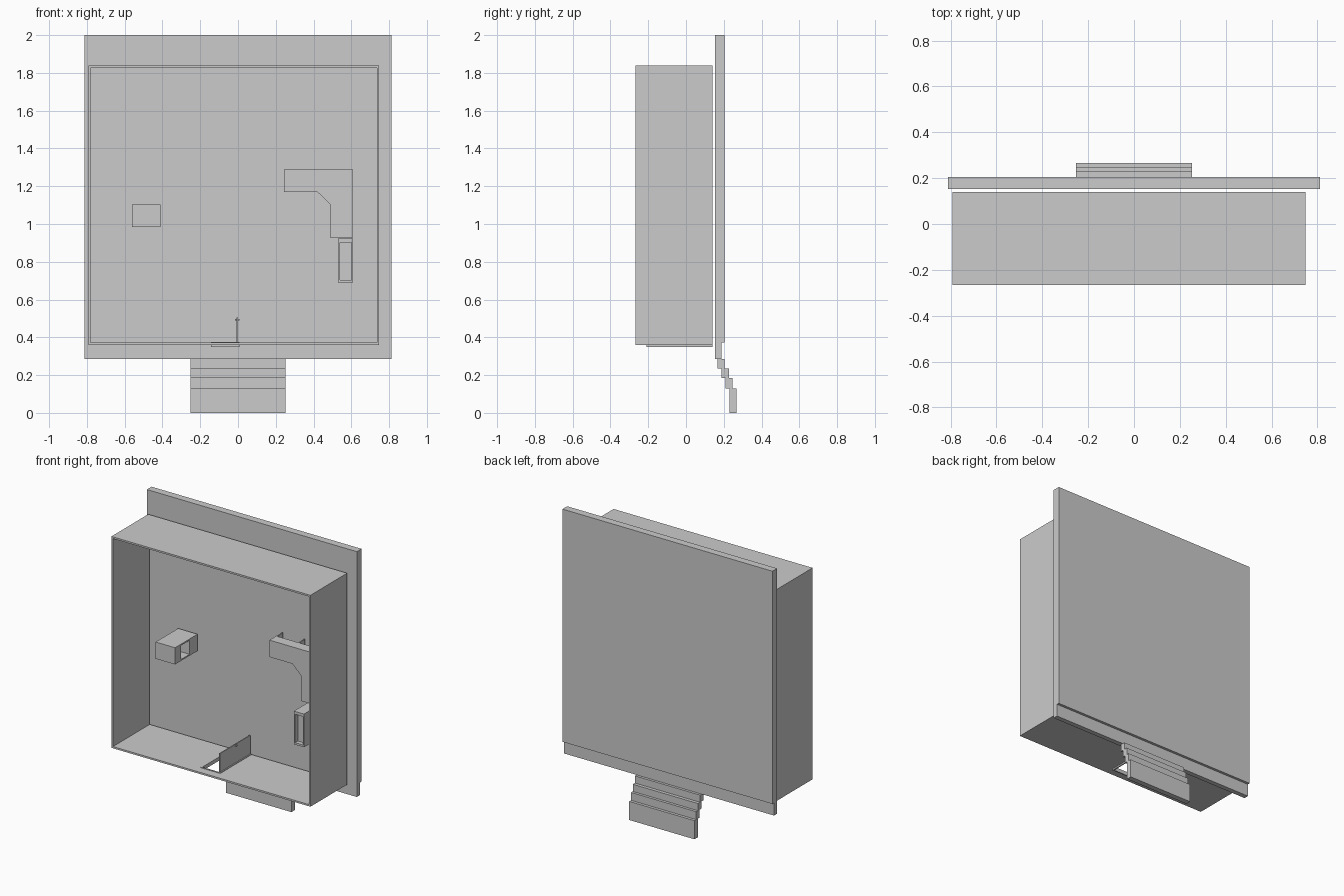
import bpy, bmesh

if "Cube" in bpy.data.objects:
    bpy.data.objects.remove(bpy.data.objects["Cube"])


def boxes(name, parts):
    """One object from boxes given as (x0, x1, y0, y1, z0, z1)."""
    bm = bmesh.new()
    for x0, x1, y0, y1, z0, z1 in parts:
        vs = bmesh.ops.create_cube(bm, size=1)["verts"]
        for v in vs:
            v.co.x = x1 if v.co.x > 0 else x0
            v.co.y = y1 if v.co.y > 0 else y0
            v.co.z = z1 if v.co.z > 0 else z0
    return finish(name, bm)


def prism(name, outline, y0, y1):
    """Extrude an x/z outline along y."""
    bm = bmesh.new()
    face = bm.faces.new([bm.verts.new((x, y0, z)) for x, z in outline])
    ext = bmesh.ops.extrude_face_region(bm, geom=[face])["geom"]
    for v in ext:
        if isinstance(v, bmesh.types.BMVert):
            v.co.y = y1
    bmesh.ops.recalc_face_normals(bm, faces=bm.faces)
    return finish(name, bm)


def finish(name, bm):
    mesh = bpy.data.meshes.new(name)
    bm.to_mesh(mesh)
    bm.free()
    ob = bpy.data.objects.new(name, mesh)
    bpy.context.collection.objects.link(ob)
    return ob


# Base slab with a thinner edge at the entrance side
boxes("base_slab", [(-.812, .812, .153, .205, .373, 2)])
boxes("base_edge", [(-.812, .812, .153, .187, .285, .373)])

# Entrance steps
steps = [(.167, .205, .235, .285), (.187, .228, .185, .235),
         (.209, .247, .13, .185), (.23, .267, 0, .13)]
for i, (y0, y1, z0, z1) in enumerate(steps):
    boxes(f"step_{i + 1}", [(-.252, .252, y0, y1, z0, z1)])

# Outer walls
L, R, B, T, F, K, t = -.792, .747, .36, 1.838, -.267, .139, .012
boxes("left_wall", [(L, L + t, F, K, B, T)])
boxes("right_wall", [(R - t, R, F, K, B, T)])
boxes("rear_wall", [(L + t, R - t, F, K, T - t, T)])

# Entrance wall with doorway
D0, D1, DY = -.135, 0, -.2
boxes("entrance_wall", [(L + t, D0, F, K, B, B + t), (D1, R - t, F, K, B, B + t),
                        (D0, D1, F, DY, B, B + t)])
boxes("door_frame", [(D0 - .008, D0, DY - .008, K, .35, .376),
                     (D1, D1 + .008, DY - .008, K, .35, .376),
                     (D0, D1, DY - .008, DY, .35, .376)])

# Open door with knobs
boxes("door", [(-.008, -.001, -.197, .137, .372, .505)])
boxes("door_knobs", [(-.016, .007, -.03, -.015, .49, .498)])

# Left cabinet with a side opening
x0, x1, z0, z1 = -.56, -.41, .985, 1.102
boxes("cabinet", [(x0, x1, -.11, -.045, z0, z1), (x0, x1, .05, K, z0, z1),
                  (x0, x1, -.045, .05, z0, z0 + .01),
                  (x0, x1, -.045, .05, z1 - .01, z1),
                  (x0, x0 + .01, -.045, .05, z0 + .01, z1 - .01)])

# L-shaped counter top and supports
prism("counter_top", [(.243, 1.288), (.243, 1.17), (.42, 1.17), (.487, 1.105),
                      (.487, .928), (.61, .928), (.61, 1.288)], 0, .075)
boxes("counter_supports", [(.243, .251, .075, K, 1.17, 1.288),
                           (.413, .421, .075, K, 1.17, 1.288),
                           (.487, .61, .075, K, .928, .936),
                           (.487, .61, .075, K, 1.097, 1.105)])

# Tall cupboard with a recessed face
x0, x1, z0, z1 = .53, .608, .69, .922
boxes("cupboard", [(x0, x0 + .01, -.14, K, z0, z1), (x1 - .006, x1, -.14, K, z0, z1),
                   (x0 + .01, x1 - .006, -.14, K, z0, z0 + .014),
                   (x0 + .01, x1 - .006, -.14, K, z1 - .02, z1),
                   (x0 + .01, x1 - .006, -.11, -.1, z0 + .014, z1 - .02)])
